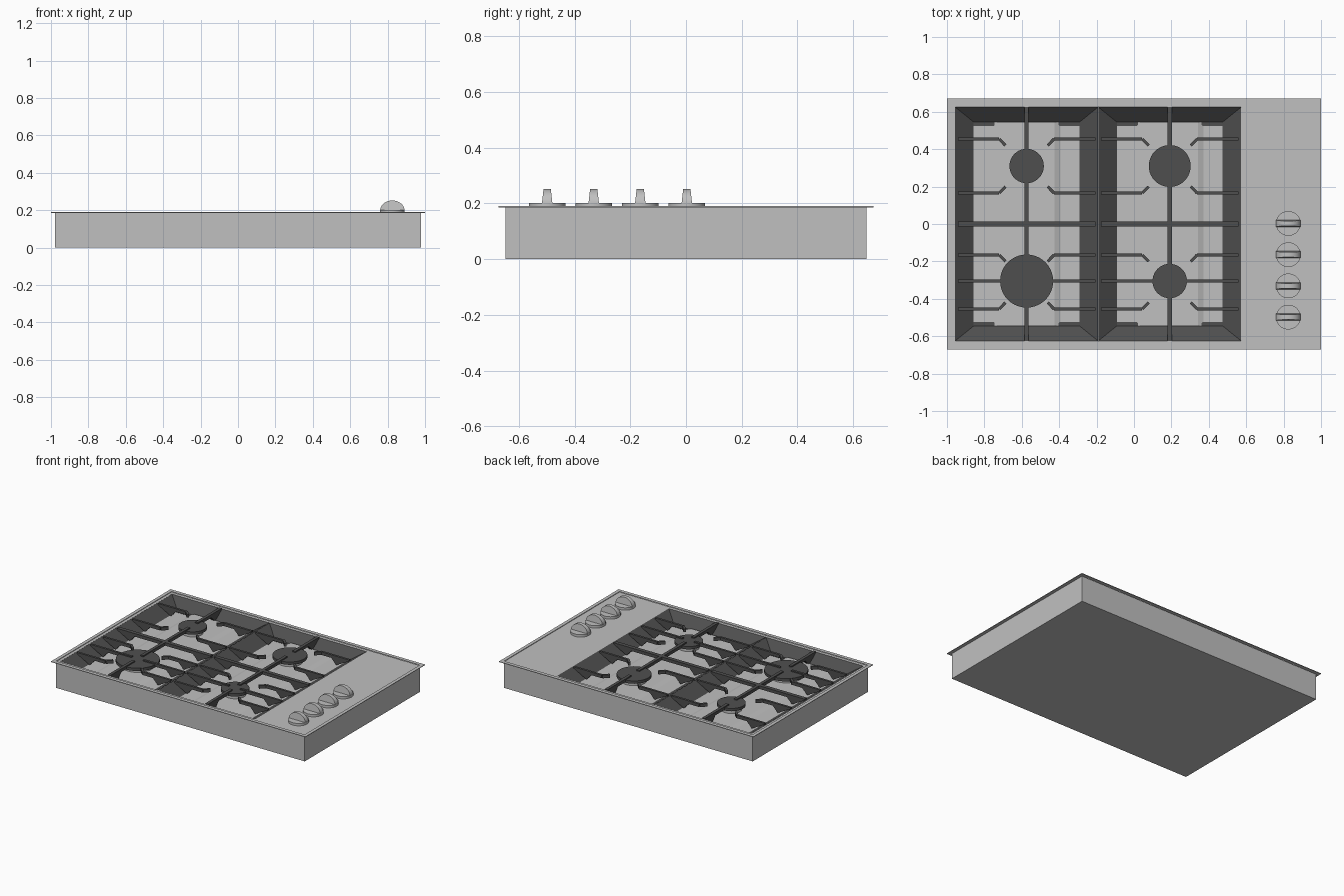
import bpy, bmesh, math
from mathutils import Vector

old = bpy.data.objects.get("Cube")
if old:
    bpy.data.objects.remove(old)


def material(name, value):
    m = bpy.data.materials.new(name)
    m.use_nodes = True
    color = (value, value, value, 1)
    m.diffuse_color = color
    m.node_tree.nodes["Principled BSDF"].inputs["Base Color"].default_value = color
    return m


steel = material("brushed_steel", 0.53)
iron = material("cast_iron", 0.078)

TOP, PANEL, FLOOR, PLATEAU = 0.19, 0.185, 0.122, 0.135
BAR_LOW, CAP_TOP = 0.168, 0.182
WELL_X, WELL_Y = 0.382, 0.625      # half size of a well at the top
IN_X, IN_Y = 0.283, 0.545          # half size of a well at its floor


def finish(name, bm, mat, smooth=False):
    bmesh.ops.recalc_face_normals(bm, faces=bm.faces[:])
    mesh = bpy.data.meshes.new(name)
    bm.to_mesh(mesh)
    bm.free()
    obj = bpy.data.objects.new(name, mesh)
    bpy.context.collection.objects.link(obj)
    mesh.materials.append(mat)
    if smooth:
        bpy.ops.object.select_all(action='DESELECT')
        obj.select_set(True)
        bpy.context.view_layer.objects.active = obj
        bpy.ops.object.shade_smooth_by_angle(angle=math.radians(35))
    return obj


def add_prism(bm, points, offset):
    """Close a flat outline swept along an offset."""
    offset = Vector(offset)
    low = [bm.verts.new(p) for p in points]
    high = [bm.verts.new(Vector(p) + offset) for p in points]
    bm.faces.new(low)
    bm.faces.new(high[::-1])
    n = len(low)
    for i in range(n):
        j = (i + 1) % n
        bm.faces.new((low[i], low[j], high[j], high[i]))


def add_box(bm, x0, x1, y0, y1, z0, z1):
    add_prism(bm, [(x0, y0, z0), (x1, y0, z0), (x1, y1, z0), (x0, y1, z0)], (0, 0, z1 - z0))


def add_frame(name, outer_x, outer_y, hole_x0, hole_x1, hole_y, z0, z1):
    """Flat sheet with a rectangular opening."""
    bm = bmesh.new()
    add_box(bm, -outer_x, hole_x0, -outer_y, outer_y, z0, z1)
    add_box(bm, hole_x1, outer_x, -outer_y, outer_y, z0, z1)
    add_box(bm, hole_x0, hole_x1, hole_y, outer_y, z0, z1)
    add_box(bm, hole_x0, hole_x1, -outer_y, -hole_y, z0, z1)
    finish(name, bm, steel)


def add_disc(bm, x, y, r, z0, z1, sides=40):
    ret = bmesh.ops.create_cone(bm, cap_ends=True, segments=sides, radius1=r,
                                radius2=r, depth=z1 - z0)
    bmesh.ops.translate(bm, verts=ret["verts"], vec=(x, y, (z0 + z1) / 2))


def add_bar(bm, start, end, width, foot=0):
    """Grate bar; a foot length gives it a fin resting on the sloped well wall."""
    a, b = Vector((*start, 0)), Vector((*end, 0))
    run = (b - a).normalized()
    side = Vector((-run.y, run.x, 0)) * width
    length = (b - a).length
    profile = [(0, TOP), (length, TOP), (length, BAR_LOW)]
    if foot:
        profile += [(foot + 0.04, BAR_LOW), (foot, FLOOR + 0.005), (0, TOP - 0.01)]
    else:
        profile += [(0, BAR_LOW)]
    add_prism(bm, [a + run * s - side / 2 + Vector((0, 0, z)) for s, z in profile], side)


# Outer box, open at the top
bm = bmesh.new()
add_box(bm, -0.978, 0.978, -0.648, 0.648, 0, PANEL)
bmesh.ops.delete(bm, geom=[f for f in bm.faces if f.calc_center_median().z > 0.18],
                 context='FACES_ONLY')
finish("body_box", bm, steel)

# Raised rim and the slightly sunken panel around the burner opening
add_frame("rim", 1, 0.672, -0.976, 0.976, 0.647, TOP - 0.004, TOP)
add_frame("top_panel", 0.977, 0.6475, -0.957, 0.573, WELL_Y, PANEL - 0.003, PANEL)


def build_well(side, cx, burners):
    # Sloped iron surround with chamfered corner tabs
    bm = bmesh.new()
    corners = ((-1, -1), (1, -1), (1, 1), (-1, 1))
    outer = [bm.verts.new((cx + sx * WELL_X, sy * WELL_Y, PANEL)) for sx, sy in corners]
    inner = [bm.verts.new((cx + sx * IN_X, sy * IN_Y, FLOOR)) for sx, sy in corners]
    for i in range(4):
        j = (i + 1) % 4
        bm.faces.new((outer[i], outer[j], inner[j], inner[i]))
    for sx, sy in corners:
        tab = [(IN_X, IN_Y), (0.155, IN_Y), (0.175, 0.525), (IN_X, 0.525)]
        add_prism(bm, [(cx + sx * u, sy * v, FLOOR) for u, v in tab], (0, 0, 0.004))
    finish(side + "_well_surround", bm, iron)

    # Steel floor with a raised middle
    bm = bmesh.new()
    section = [(-IN_X, FLOOR), (-0.18, FLOOR), (-0.15, PLATEAU),
               (0.15, PLATEAU), (0.18, FLOOR), (IN_X, FLOOR)]
    rows = [[bm.verts.new((cx + u, y, z)) for u, z in section] for y in (-IN_Y, IN_Y)]
    for i in range(len(section) - 1):
        bm.faces.new((rows[0][i], rows[0][i + 1], rows[1][i + 1], rows[1][i]))
    finish(side + "_well_floor", bm, steel)

    # Burners: steel stem and iron cap
    for place, (by, r) in burners.items():
        bm = bmesh.new()
        add_disc(bm, cx, by, r * 0.75, FLOOR, CAP_TOP - 0.02)
        finish(f"{side}_{place}_burner_stem", bm, steel, True)
        bm = bmesh.new()
        add_disc(bm, cx, by, r, CAP_TOP - 0.02, CAP_TOP)
        finish(f"{side}_{place}_burner_cap", bm, iron, True)

    # Grate: spine, cross bar, straight and bent fingers
    bm = bmesh.new()
    slope_x, slope_y = WELL_X - IN_X, WELL_Y - IN_Y
    front, back = burners["front"][0], burners["back"][0]
    gap = 0.045
    add_bar(bm, (cx, WELL_Y), (cx, back + gap), 0.022, slope_y)
    add_bar(bm, (cx, back - gap), (cx, front + gap), 0.022)
    add_bar(bm, (cx, -WELL_Y), (cx, front - gap), 0.022, slope_y)
    for sx in (-1, 1):
        edge = cx + sx * (WELL_X - 0.015)
        add_bar(bm, (edge, 0), (cx, 0), 0.028, slope_x)
        add_bar(bm, (edge, front), (cx + sx * gap, front), 0.016, slope_x)
        for sy in (-1, 1):
            for y, bend in ((0.455, -0.035), (0.165, 0.035)):
                knee = (cx + sx * 0.147, sy * y)
                add_bar(bm, (edge, sy * y), knee, 0.016, slope_x)
                add_bar(bm, knee, (cx + sx * 0.113, sy * (y + bend)), 0.016)
    finish(side + "_grate", bm, iron)


build_well("right", -0.574, {"front": (-0.305, 0.142), "back": (0.31, 0.092)})
build_well("left", 0.191, {"front": (-0.305, 0.092), "back": (0.31, 0.112)})

# Control knobs: round base with a tapered half-round grip
for n in range(4):
    y = 0.003 - n * 0.167
    bm = bmesh.new()
    add_disc(bm, 0.825, y, 0.066, PANEL, 0.202)
    grip = []
    for sy in (-1, 1):
        arc = []
        for i in range(21):
            t = math.pi * i / 20
            h = math.sin(t)
            arc.append(bm.verts.new((0.825 + 0.065 * math.cos(t),
                                     y + sy * (0.019 - 0.006 * h), 0.198 + 0.054 * h)))
        bm.faces.new(arc)
        grip.append(arc)
    for i in range(20):
        bm.faces.new((grip[0][i], grip[0][i + 1], grip[1][i + 1], grip[1][i]))
    finish(f"knob_{n + 1}", bm, steel, True)
